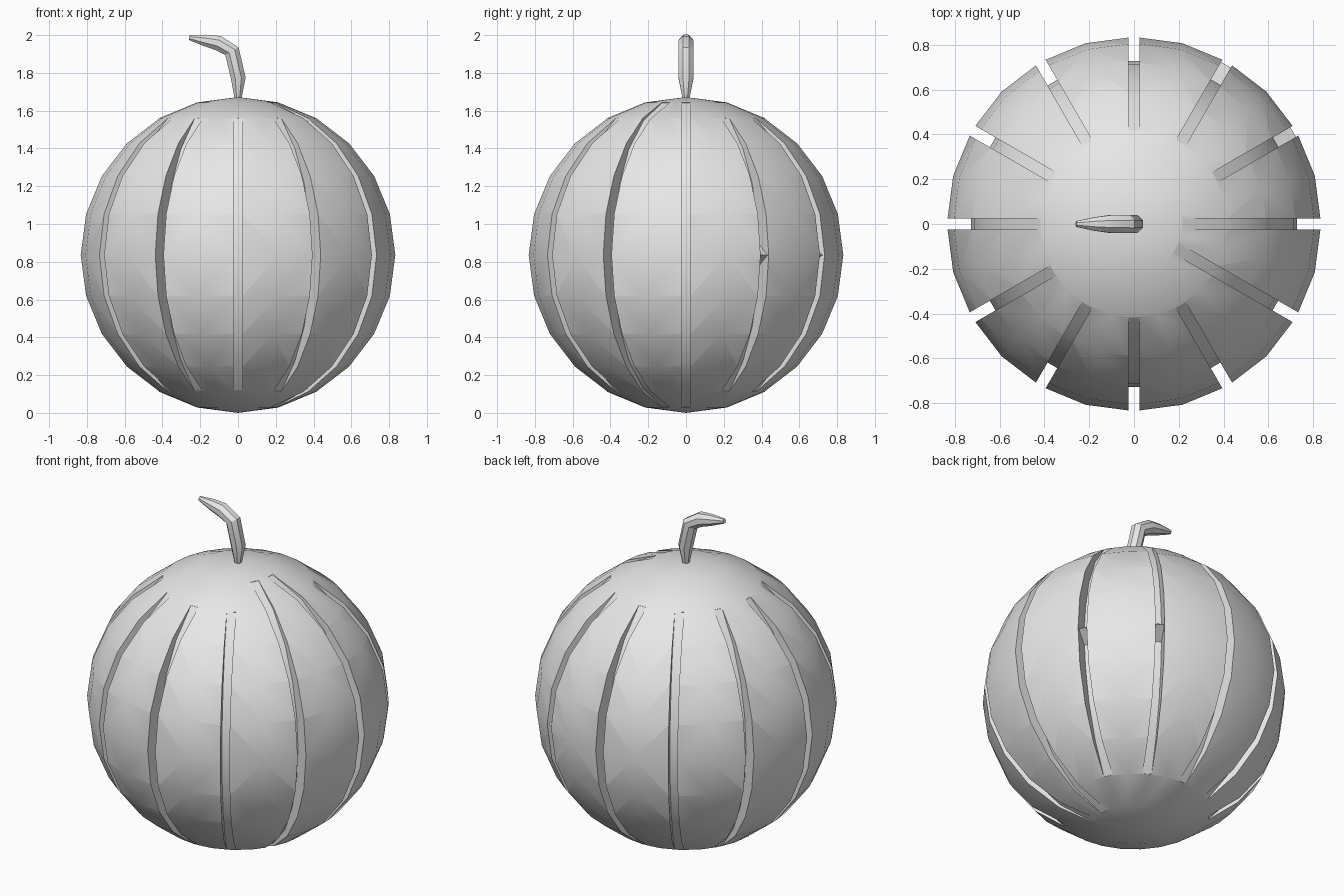
import bpy, bmesh, math
from mathutils import Vector, Matrix

cube = bpy.data.objects.get("Cube")
if cube:
    bpy.data.objects.remove(cube, do_unlink=True)

R = 0.836           # body radius, also its centre height
GROOVE_WIDTH = 0.05
DEPTH = 0.104

grey = bpy.data.materials.new("light_grey")
grey.use_nodes = True
grey.diffuse_color = (0.8, 0.8, 0.8, 1)
grey.node_tree.nodes["Principled BSDF"].inputs["Base Color"].default_value = (0.8, 0.8, 0.8, 1)


def make_object(name, bm):
    bmesh.ops.recalc_face_normals(bm, faces=bm.faces)
    mesh = bpy.data.meshes.new(name)
    bm.to_mesh(mesh)
    bm.free()
    mesh.materials.append(grey)
    obj = bpy.data.objects.new(name, mesh)
    bpy.context.collection.objects.link(obj)
    return obj


def smooth(obj):
    bpy.ops.object.select_all(action="DESELECT")
    obj.select_set(True)
    bpy.context.view_layer.objects.active = obj
    bpy.ops.object.shade_smooth_by_angle(angle=math.radians(30))


def polar(radius, degrees):
    t = math.radians(degrees)
    return Vector((radius * math.sin(t), 0, R + radius * math.cos(t)))


def add_groove(bm, azimuth, long, bump):
    """Crescent prism that cuts one meridian groove."""
    angles = list(range(30, 151, 15))
    floor = [(a, R - 0.003 - DEPTH * max(0, math.sin(math.radians(1.5 * (a - 30))))) for a in angles]
    if long:
        floor[0], floor[-1] = (30, R - 0.018), (150, R - 0.018)
        floor = [(15, R - 0.003)] + floor + [(165, R - 0.003)]
    if bump:
        mid = len(floor) // 2
        floor[mid:mid + 1] = [(85.5, R - DEPTH), (90, R - 0.015), (94.5, R - DEPTH)]
    outline = [polar(r, a) for a, r in floor] + [polar(R * 1.1, a) for a, r in reversed(floor)]
    turn = Matrix.Rotation(math.radians(azimuth), 3, "Z")
    half = Vector((0, GROOVE_WIDTH / 2, 0))
    sides = [[bm.verts.new(turn @ (p + s * half)) for p in outline] for s in (-1, 1)]
    n = len(outline)
    for i in range(n):
        j = (i + 1) % n
        bm.faces.new((sides[0][i], sides[0][j], sides[1][j], sides[1][i]))
    # Caps as quad strips between floor and outer rim
    for ring in sides:
        for i in range(n // 2 - 1):
            bm.faces.new((ring[i], ring[i + 1], ring[n - 2 - i], ring[n - 1 - i]))


# Body
bm = bmesh.new()
bmesh.ops.create_uvsphere(bm, u_segments=24, v_segments=12, radius=R)
bmesh.ops.translate(bm, verts=bm.verts, vec=(0, 0, R))
body = make_object("body", bm)

# Grooves cut into the body
bm = bmesh.new()
for az in range(0, 360, 30):
    add_groove(bm, az, long=az in (0, 330), bump=az in (30, 60))
cutter = make_object("groove_cutter", bm)
cutter.hide_render = True

cut = body.modifiers.new("grooves", "BOOLEAN")
cut.operation = "DIFFERENCE"
cut.solver = "EXACT"
cut.object = cutter
bpy.ops.object.select_all(action="DESELECT")
body.select_set(True)
bpy.context.view_layer.objects.active = body
bpy.ops.object.modifier_apply(modifier=cut.name)
bpy.data.objects.remove(cutter, do_unlink=True)
smooth(body)

# Bent stem: x, z and radius along its path
path = [(0, 1.655, 0.018), (0.002, 1.77, 0.042), (-0.032, 1.915, 0.044),
        (-0.105, 1.958, 0.043), (-0.175, 1.972, 0.033), (-0.258, 1.987, 0.014)]
SIDES = 8
bm = bmesh.new()
rings = []
for i, (x, z, r) in enumerate(path):
    a, b = path[max(i - 1, 0)], path[min(i + 1, len(path) - 1)]
    along = Vector((b[0] - a[0], 0, b[1] - a[1])).normalized()
    across = Vector((0, 1, 0))
    up = along.cross(across)
    ring = []
    for k in range(SIDES):
        t = 2 * math.pi * (k + 0.5) / SIDES
        ring.append(bm.verts.new(Vector((x, 0, z)) + r * (across * math.cos(t) + up * math.sin(t))))
    rings.append(ring)
for lower, upper in zip(rings, rings[1:]):
    for k in range(SIDES):
        j = (k + 1) % SIDES
        bm.faces.new((lower[k], lower[j], upper[j], upper[k]))
bm.faces.new(rings[0])
bm.faces.new(rings[-1])
smooth(make_object("stem", bm))
